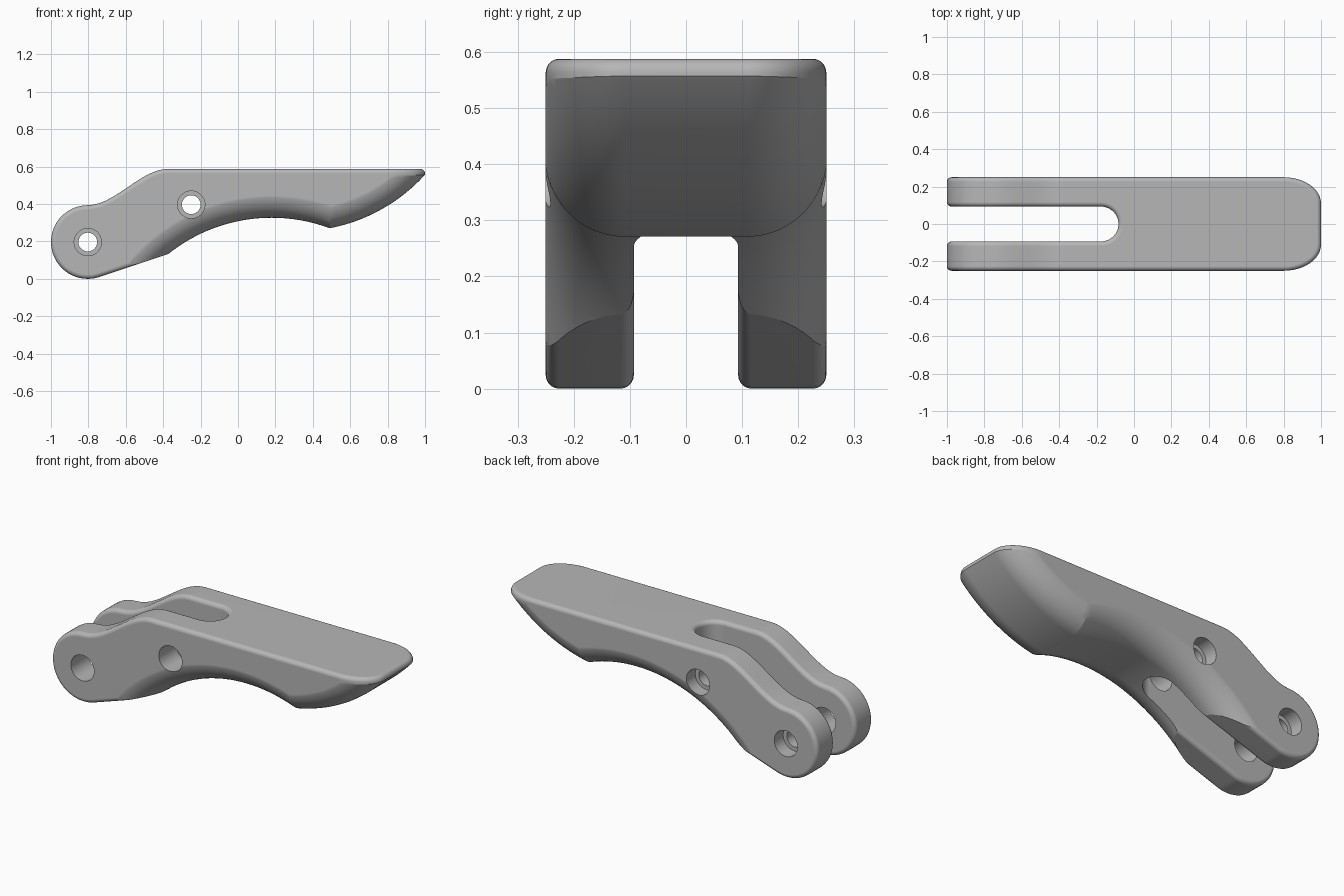
import bpy, bmesh
from math import sin, cos, pi, radians, sqrt
from mathutils import Vector

default = bpy.data.objects.get("Cube")
if default:
    bpy.data.objects.remove(default, do_unlink=True)


def new_object(name, bm):
    bmesh.ops.recalc_face_normals(bm, faces=bm.faces)
    mesh = bpy.data.meshes.new(name)
    bm.to_mesh(mesh)
    bm.free()
    obj = bpy.data.objects.new(name, mesh)
    bpy.context.collection.objects.link(obj)
    return obj


def prism(name, points, depth):
    """Extrude a closed 3D outline along the depth vector."""
    bm = bmesh.new()
    face = bm.faces.new([bm.verts.new(p) for p in points])
    grown = bmesh.ops.extrude_face_region(bm, geom=[face], use_keep_orig=True)
    verts = [g for g in grown["geom"] if isinstance(g, bmesh.types.BMVert)]
    bmesh.ops.translate(bm, verts=verts, vec=Vector(depth))
    return new_object(name, bm)


def arc(cx, cy, rx, ry, start, end, steps):
    angles = [radians(start + (end - start) * i / steps) for i in range(steps + 1)]
    return [(cx + rx * cos(a), cy + ry * sin(a)) for a in angles]


def apply_modifier(obj, kind, **settings):
    mod = obj.modifiers.new(kind.title(), kind)
    for key, value in settings.items():
        setattr(mod, key, value)
    bpy.context.view_layer.objects.active = obj
    bpy.ops.object.modifier_apply(modifier=mod.name)


def boolean(obj, cutter, operation="DIFFERENCE"):
    apply_modifier(obj, "BOOLEAN", object=cutter, operation=operation, solver="EXACT")
    bpy.data.objects.remove(cutter, do_unlink=True)


HALF, EDGE, ROUND = 0.25, 0.11, 0.142   # half width, start and size of the under rounding
TOP = 0.588


def swept_cutter(name, cx, cz, radius, sign, far, start, end, steps):
    """Sweep a round-edged section about a cross axis, for rounded undersides."""
    side = [(EDGE + ROUND * sin(a), ROUND * (1 - cos(a)))
            for a in [pi / 2 * i / 12 for i in range(13)]] + [(0.3, ROUND)]
    section = [(-y, f) for y, f in reversed(side)] + side
    section = [(y, radius + sign * f) for y, f in section] + [(0.3, far), (-0.3, far)]
    bm = bmesh.new()
    rings = []
    for i in range(steps + 1):
        a = radians(start + (end - start) * i / steps)
        rings.append([bm.verts.new((cx + r * cos(a), y, cz + r * sin(a)))
                      for y, r in section])
    n = len(section)
    for one, two in zip(rings, rings[1:]):
        for j in range(n):
            k = (j + 1) % n
            bm.faces.new((one[j], one[k], two[k], two[j]))
    bm.faces.new(rings[0])
    bm.faces.new(rings[-1])
    return new_object(name, bm)


# Side outline: round pivot end, sloped leg underside, flat top, S-shaped shoulder
pivot_x, pivot_z, pivot_r = -0.803, 0.197, 0.197
side = arc(pivot_x, pivot_z, pivot_r, pivot_r, 90, 287, 24)
side += [(-0.33, 0.147), (1.1, 0.147), (1.1, TOP)]
shoulder_x, low = -0.375, pivot_z + pivot_r
for i in range(14):
    t = 1 - i / 14
    side.append((pivot_x + (shoulder_x - pivot_x) * t,
                 low + (TOP - low) * t * t * (3 - 2 * t)))
lever = prism("lever", [(x, -0.4, z) for x, z in side], (0, 0.8, 0))

# Plan outline: rounded nose corners and the fork slot
slot = 0.093
plan = [(-1.2, -HALF)] + arc(0.8, -EDGE, 0.2, HALF - EDGE, -90, 0, 12)
plan += arc(0.8, EDGE, 0.2, HALF - EDGE, 0, 90, 12) + [(-1.2, HALF), (-1.2, slot)]
plan += arc(-0.176, 0, slot, slot, 90, -90, 24) + [(-1.2, -slot)]
boolean(lever, prism("plan_cutter", [(x, y, -0.2) for x, y in plan], (0, 0, 1)),
        "INTERSECT")

# Softened edges
apply_modifier(lever, "BEVEL", width=0.024, segments=5, limit_method="ANGLE",
               angle_limit=radians(45), use_clamp_overlap=False)

# Hollow grip underside and curved nose underside
boolean(lever, swept_cutter("grip_cutter", 0.18, -0.558, 0.885, 1, 0.3, 10, 170, 64))
boolean(lever, swept_cutter("nose_cutter", 0.315, 1.18, 0.926, -1, 1.4, -95, -20, 36))

# Pin holes: wide through the front arm, stepped through the back arm
for x, z in ((pivot_x, pivot_z), (-0.25, 0.397)):
    for r, y0, y1 in ((0.073, -0.4, 0), (0.05, -0.05, 0.4), (0.073, 0.17, 0.45)):
        ring = arc(x, z, r, r, 0, 352.5, 47)
        boolean(lever, prism("hole_cutter", [(px, y0, pz) for px, pz in ring],
                             (0, y1 - y0, 0)))

# Material and shading
grey = bpy.data.materials.new("plain_grey")
grey.use_nodes = True
colour = (0.47, 0.47, 0.47, 1)
grey.diffuse_color = colour
grey.node_tree.nodes["Principled BSDF"].inputs["Base Color"].default_value = colour
lever.data.materials.clear()
lever.data.materials.append(grey)
for poly in lever.data.polygons:
    poly.material_index = 0

bpy.ops.object.select_all(action="DESELECT")
lever.select_set(True)
bpy.context.view_layer.objects.active = lever
bpy.ops.object.shade_smooth_by_angle(angle=radians(20))
normals = lever.modifiers.new("Weighted normals", "WEIGHTED_NORMAL")
normals.keep_sharp = True
